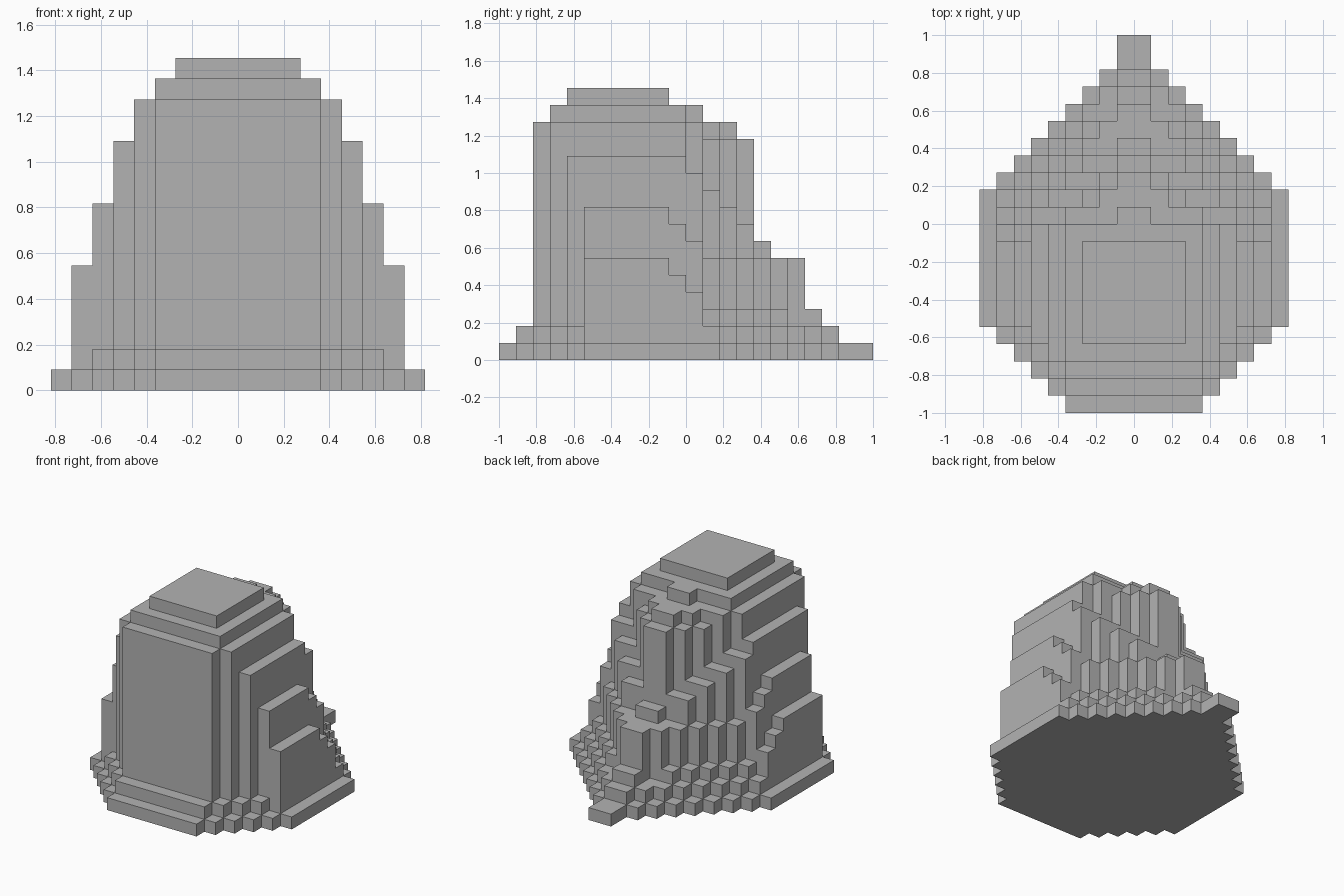
import bpy, bmesh

if "Cube" in bpy.data.objects:
    bpy.data.objects.remove(bpy.data.objects["Cube"])

U = 1 / 11            # size of one block
height = {}           # block column (x, y) -> number of blocks


def raise_to(half, y0, y1, h):
    """Raise a block area, symmetric in x, to at least h blocks."""
    for x in range(-half, half):
        for y in range(y0, y1):
            height[x, y] = max(h, height.get((x, y), 0))


# bottom plinth and second step: rounded front, pointed back
raise_to(9, -6, 2, 1)
raise_to(8, -6, 2, 2)
for i in range(5):
    raise_to(4 + i, -11 + i, 2, 1)
for i in range(4):
    raise_to(4 + i, -10 + i, 2, 2)
for half in range(1, 9):
    raise_to(half, 0, 11 - half, 1)
    raise_to(half, 0, 10 - half, 2)
raise_to(1, 0, 11, 1)

# low ledge around the back
for half in range(3, 8):
    raise_to(half, 0, 9 - half, 3)
raise_to(1, 0, 8, 3)

# lower row of back pillars, with a small block on the middle one
for half in range(1, 7):
    raise_to(half, 0, 8 - half, 6)
raise_to(1, 0, 5, 7)

# middle row of back pillars, lower towards the back
for i in range(4):
    raise_to(6 - i, 0, 1 + i, 11 - i)

# upper row of back pillars
for half in range(1, 4):
    raise_to(half, 0, 5 - half, 13)
    raise_to(half, 0, 4 - half, 14)
raise_to(4, 0, 1, 14)

# side buttresses, stepping down at the rear
for half, top in ((8, 6), (7, 9)):
    for i in range(3):
        raise_to(half, -6, -1 + i, top - i)
raise_to(6, -7, 0, 12)

# main tower and roof slabs
raise_to(4, -9, 0, 14)
raise_to(5, -8, 0, 14)
raise_to(4, -8, 0, 15)
raise_to(1, -1, 1, 15)
raise_to(3, -7, -1, 16)

# outer skin of all the blocks
bm = bmesh.new()
verts = {}


def vert(p):
    if p not in verts:
        verts[p] = bm.verts.new([c * U for c in p])
    return verts[p]


def filled(x, y, z):
    return 0 <= z < height.get((x, y), 0)


for (cx, cy), h in height.items():
    for cz in range(h):
        cell = (cx, cy, cz)
        for axis in range(3):
            a, b = (axis + 1) % 3, (axis + 2) % 3
            for side in (0, 1):
                near = list(cell)
                near[axis] += 2 * side - 1
                if filled(*near):
                    continue
                loop = []
                for da, db in ((0, 0), (1, 0), (1, 1), (0, 1)):
                    p = list(cell)
                    p[axis] += side
                    p[a] += da
                    p[b] += db
                    loop.append(vert(tuple(p)))
                bm.faces.new(loop if side else loop[::-1])

# merge the flat block faces into large ones
bmesh.ops.dissolve_limit(bm, angle_limit=0.01, verts=bm.verts[:], edges=bm.edges[:])

mesh = bpy.data.meshes.new("stepped_tower")
bm.to_mesh(mesh)
bm.free()
stone = bpy.data.materials.new("grey_stone")
stone.diffuse_color = (0.45, 0.45, 0.45, 1)
stone.use_nodes = True
stone.node_tree.nodes["Principled BSDF"].inputs["Base Color"].default_value = stone.diffuse_color
mesh.materials.append(stone)
tower = bpy.data.objects.new("stepped_tower", mesh)
bpy.context.collection.objects.link(tower)
